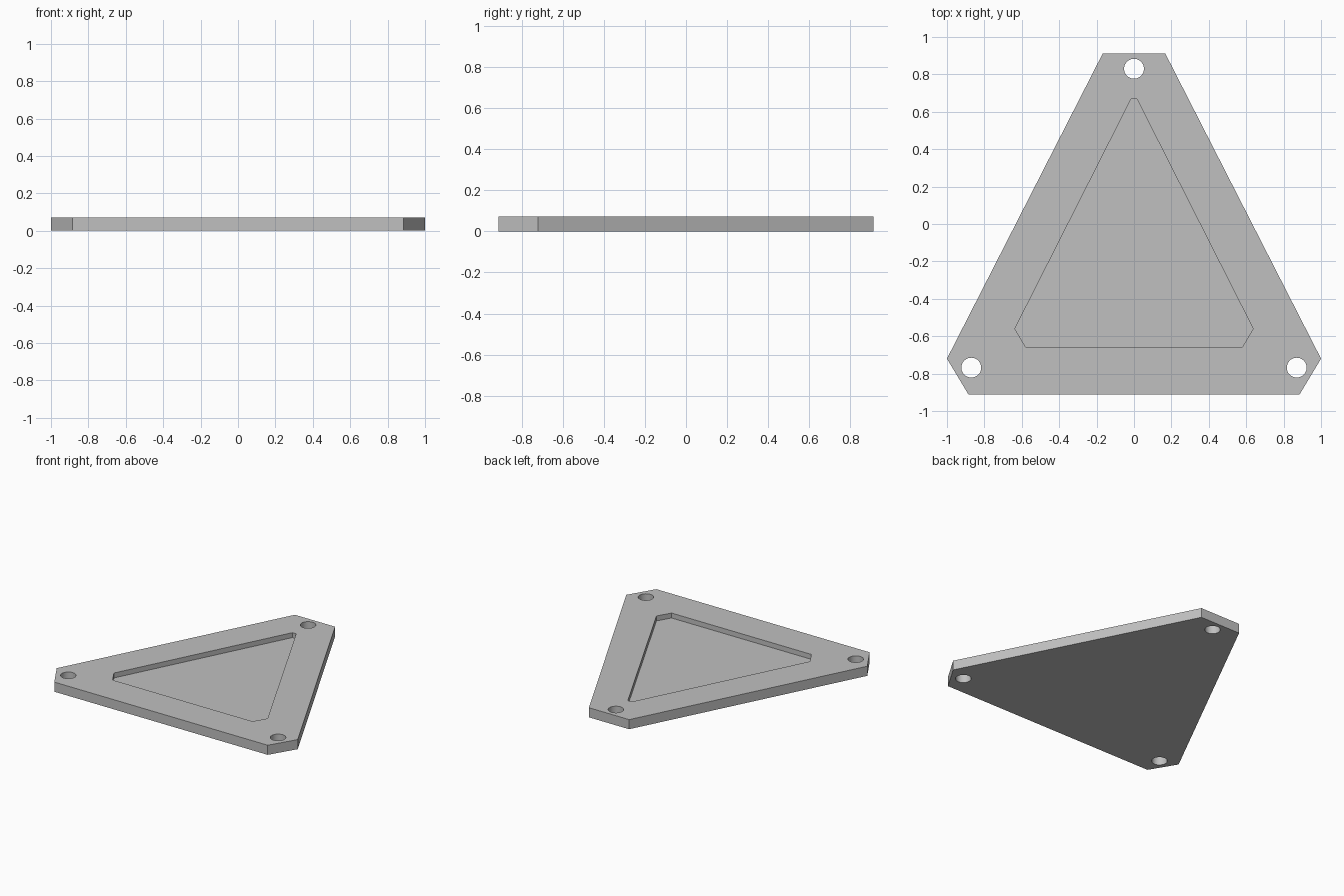
import bpy
import bmesh

THICKNESS = 0.072
FLOOR = 0.035
HOLE_RADIUS = 0.053

cube = bpy.data.objects.get("Cube")
if cube:
    bpy.data.objects.remove(cube, do_unlink=True)

grey = bpy.data.materials.new("light_grey")
grey.use_nodes = True
grey.diffuse_color = (0.527, 0.527, 0.527, 1)
grey.node_tree.nodes["Principled BSDF"].inputs["Base Color"].default_value = grey.diffuse_color


def prism(name, right_half, bottom, top):
    """Extrude an outline mirrored across x = 0 (half listed bottom to top)."""
    outline = right_half + [(-x, y) for x, y in reversed(right_half)]
    bm = bmesh.new()
    face = bm.faces.new([bm.verts.new((x, y, bottom)) for x, y in outline])
    extruded = bmesh.ops.extrude_face_region(bm, geom=[face])["geom"]
    moved = [v for v in extruded if isinstance(v, bmesh.types.BMVert)]
    bmesh.ops.translate(bm, verts=moved, vec=(0, 0, top - bottom))
    bmesh.ops.recalc_face_normals(bm, faces=bm.faces)
    mesh = bpy.data.meshes.new(name)
    bm.to_mesh(mesh)
    bm.free()
    mesh.materials.append(grey)
    obj = bpy.data.objects.new(name, mesh)
    bpy.context.collection.objects.link(obj)
    return obj


def cut(target, cutter):
    cutter.hide_render = True
    mod = target.modifiers.new("cut", 'BOOLEAN')
    mod.operation = 'DIFFERENCE'
    mod.solver = 'EXACT'
    mod.object = cutter
    bpy.context.view_layer.objects.active = target
    bpy.ops.object.modifier_apply(modifier=mod.name)
    bpy.data.objects.remove(cutter, do_unlink=True)


# Triangular plate with clipped corners
plate = prism("triangular_plate", [(0.885, -0.912), (1.0, -0.72), (0.167, 0.912)], 0, THICKNESS)

# Shallow recess in the top
cut(plate, prism("recess_cutter", [(0.58, -0.657), (0.637, -0.56), (0.016, 0.667)], FLOOR, 0.2))

# Screw holes through the three corners
for x, y in [(0, 0.83), (-0.87, -0.768), (0.87, -0.768)]:
    bpy.ops.mesh.primitive_cylinder_add(vertices=48, radius=HOLE_RADIUS, depth=0.4, location=(x, y, 0))
    hole = bpy.context.object
    hole.name = "hole_cutter"
    hole.data.materials.append(grey)
    cut(plate, hole)

# Smooth hole walls, crisp plate edges
bpy.ops.object.select_all(action='DESELECT')
plate.select_set(True)
bpy.context.view_layer.objects.active = plate
bpy.ops.object.shade_smooth_by_angle(angle=0.5)
